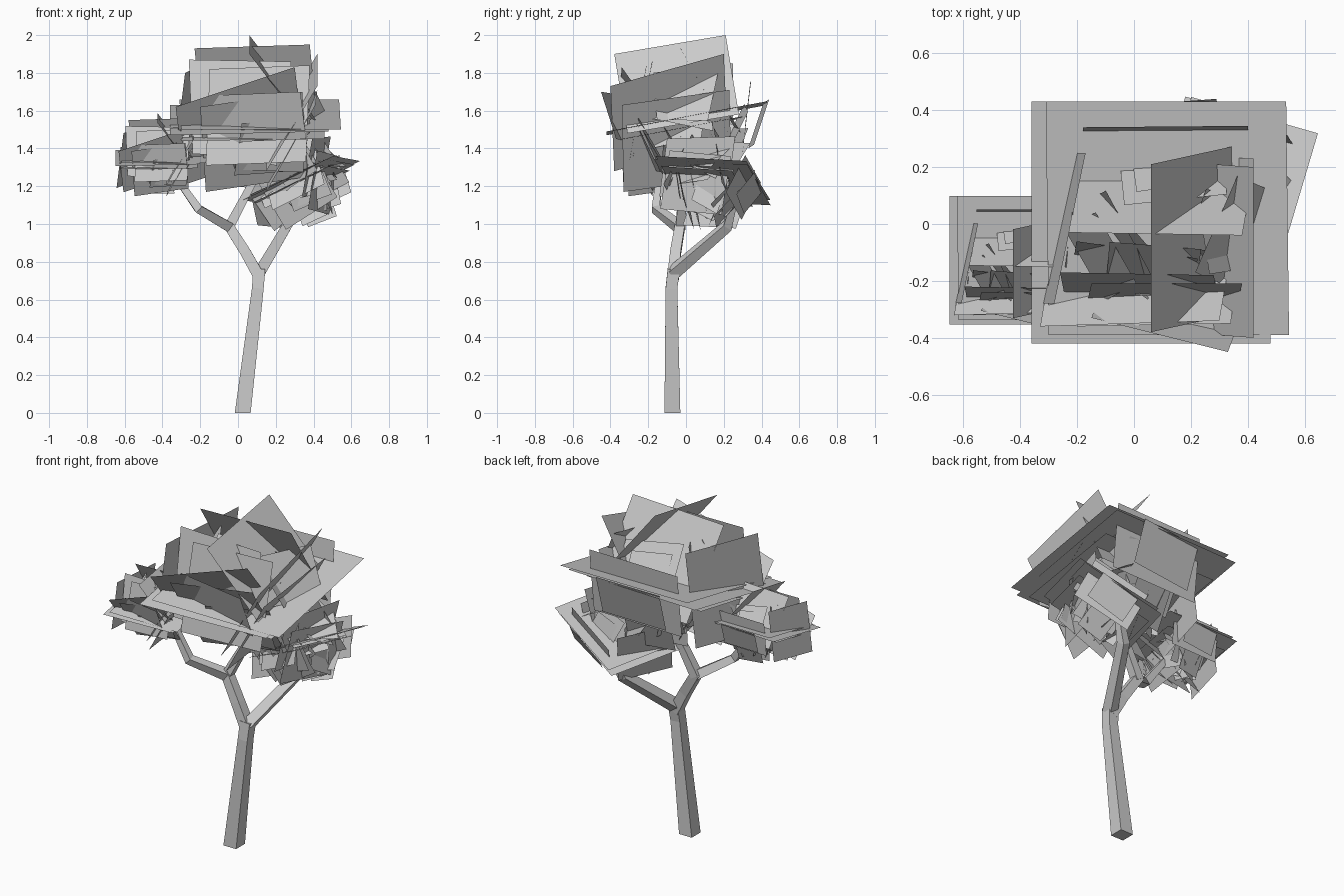
import bpy, bmesh, random
from math import radians, cos, sin
from mathutils import Vector, Matrix, Euler

if "Cube" in bpy.data.objects:
    bpy.data.objects.remove(bpy.data.objects["Cube"])

random.seed(11)


def make_object(name, bm):
    mesh = bpy.data.meshes.new(name)
    bm.to_mesh(mesh)
    bm.free()
    obj = bpy.data.objects.new(name, mesh)
    bpy.context.collection.objects.link(obj)
    return obj


def square_limb(name, path):
    """Four-sided tapering limb along (x, y, z, half width) points."""
    bm = bmesh.new()
    pts = [Vector(p[:3]) for p in path]
    rings = []
    for i, p in enumerate(pts):
        t = (pts[min(i + 1, len(pts) - 1)] - pts[max(i - 1, 0)]).normalized()
        if i == 0 and p.z == 0:
            t = Vector((0, 0, 1))
        side = Vector((0, 1, 0)).cross(t).normalized()
        back = t.cross(side)
        r = path[i][3]
        rings.append([bm.verts.new(p + side * a * r + back * b * r)
                      for a, b in ((-1, -1), (1, -1), (1, 1), (-1, 1))])
    for lo, hi in zip(rings, rings[1:]):
        for k in range(4):
            bm.faces.new((lo[k], lo[(k + 1) % 4], hi[(k + 1) % 4], hi[k]))
    bm.faces.new(rings[0][::-1])
    bm.faces.new(rings[-1])
    return make_object(name, bm)


# Trunk and forking branches
square_limb("trunk", [(0.025, -0.072, 0, 0.042), (0.105, -0.077, 0.66, 0.031),
                      (0.112, -0.065, 0.76, 0.032)])
square_limb("left_branch", [(0.112, -0.068, 0.72, 0.03), (0.04, -0.055, 0.85, 0.028),
                            (-0.055, -0.03, 1.0, 0.026)])
square_limb("left_twig", [(-0.04, -0.03, 0.98, 0.026), (-0.21, -0.16, 1.08, 0.022),
                          (-0.33, -0.14, 1.25, 0.016)])
square_limb("middle_twig", [(-0.05, -0.03, 0.98, 0.026), (0.03, -0.02, 1.13, 0.022),
                            (0.12, 0.0, 1.3, 0.018)])
square_limb("right_branch", [(0.112, -0.07, 0.74, 0.03), (0.26, 0.22, 0.99, 0.025),
                             (0.33, 0.26, 1.14, 0.016)])

# Leaf cards of the crown: three corners each, the fourth completes the parallelogram
CARDS = [
    ((0.06, 0.21, 2.00), (0.06, -0.38, 1.90), (0.38, -0.31, 1.48)),     # right slope
    ((-0.17, 0.25, 1.85), (-0.28, -0.28, 1.80), (-0.35, -0.28, 1.25)),  # left side
    ((-0.18, 0.34, 1.75), (0.40, 0.345, 1.76), (0.40, 0.30, 1.38)),     # back
    ((-0.11, 0.41, 1.64), (0.29, 0.44, 1.66), (0.30, 0.36, 1.42)),
    ((-0.17, -0.30, 1.31), (0.36, -0.30, 1.33), (0.38, -0.21, 1.84)),   # front
    ((-0.26, -0.17, 1.87), (0.28, -0.18, 1.86), (0.30, -0.28, 1.36)),
    ((-0.23, -0.03, 1.93), (0.38, -0.04, 1.95), (0.43, 0.24, 1.45)),    # back slopes
    ((-0.33, -0.36, 1.62), (0.30, -0.34, 1.83), (0.35, -0.05, 1.42)),
    ((-0.20, -0.36, 1.62), (0.34, -0.35, 1.70), (0.37, -0.08, 1.25)),
    ((0.42, -0.40, 1.73), (0.42, 0.20, 1.90), (0.15, 0.22, 1.45)),      # left slopes
    ((0.41, -0.34, 1.63), (0.42, 0.23, 1.71), (0.16, 0.24, 1.25)),
    ((-0.36, -0.42, 1.47), (0.48, -0.42, 1.49), (0.48, 0.43, 1.65)),    # flat layers
    ((-0.30, -0.39, 1.50), (0.545, -0.39, 1.50), (0.535, 0.43, 1.66)),
    ((-0.30, -0.34, 1.44), (0.46, -0.34, 1.45), (0.45, 0.30, 1.57)),
    ((-0.15, -0.33, 1.68), (0.33, -0.45, 1.70), (0.36, -0.37, 1.45)),
]
CROWN = Vector((0.09, 0, 1.6))
cards = []
for a, b, c in CARDS:
    a, b, c = (Vector(p) - CROWN for p in (a, b, c))
    cards.append((a, b, c, a + c - b))

# Steep inner cards facing out on four sides
for i in range(28):
    ang = radians(90 * (i % 4) + random.gauss(0, 16))
    out = Vector((cos(ang), sin(ang), 0))
    side = Vector((-out.y, out.x, random.uniform(-0.25, 0.25))).normalized()
    low = i >= 12
    lean = random.uniform(0.1, 0.6) if low else random.uniform(-0.7, -0.1)
    up = (Vector((0, 0, 1)) + out * lean).normalized()
    mid = out * random.uniform(0.1, 0.25) + side * random.uniform(-0.08, 0.08)
    mid.z = random.uniform(-0.25, -0.1) if low else random.uniform(-0.05, 0.1)
    w, h = random.uniform(0.1, 0.22), random.uniform(0.12, 0.19)
    cards.append((mid - side * w - up * h, mid + side * w - up * h,
                  mid + side * w + up * h, mid - side * w + up * h))


def leaf_clump(name, centre, scale, turn):
    bm = bmesh.new()
    m = (Matrix.Translation(centre)
         @ Euler([radians(d) for d in turn]).to_matrix().to_4x4()
         @ Matrix.Scale(scale, 4))
    for card in cards:
        bm.faces.new([bm.verts.new(m @ p) for p in card])
    return make_object(name, bm)


# The same clump at three sizes
leaf_clump("crown_leaves", CROWN, 1.0, (0, 0, 0))
leaf_clump("left_leaves", (-0.41, -0.13, 1.375), 0.53, (0, 0, 0))
leaf_clump("right_leaves", (0.33, 0.14, 1.25), 0.6, (-14, -24, -16))
